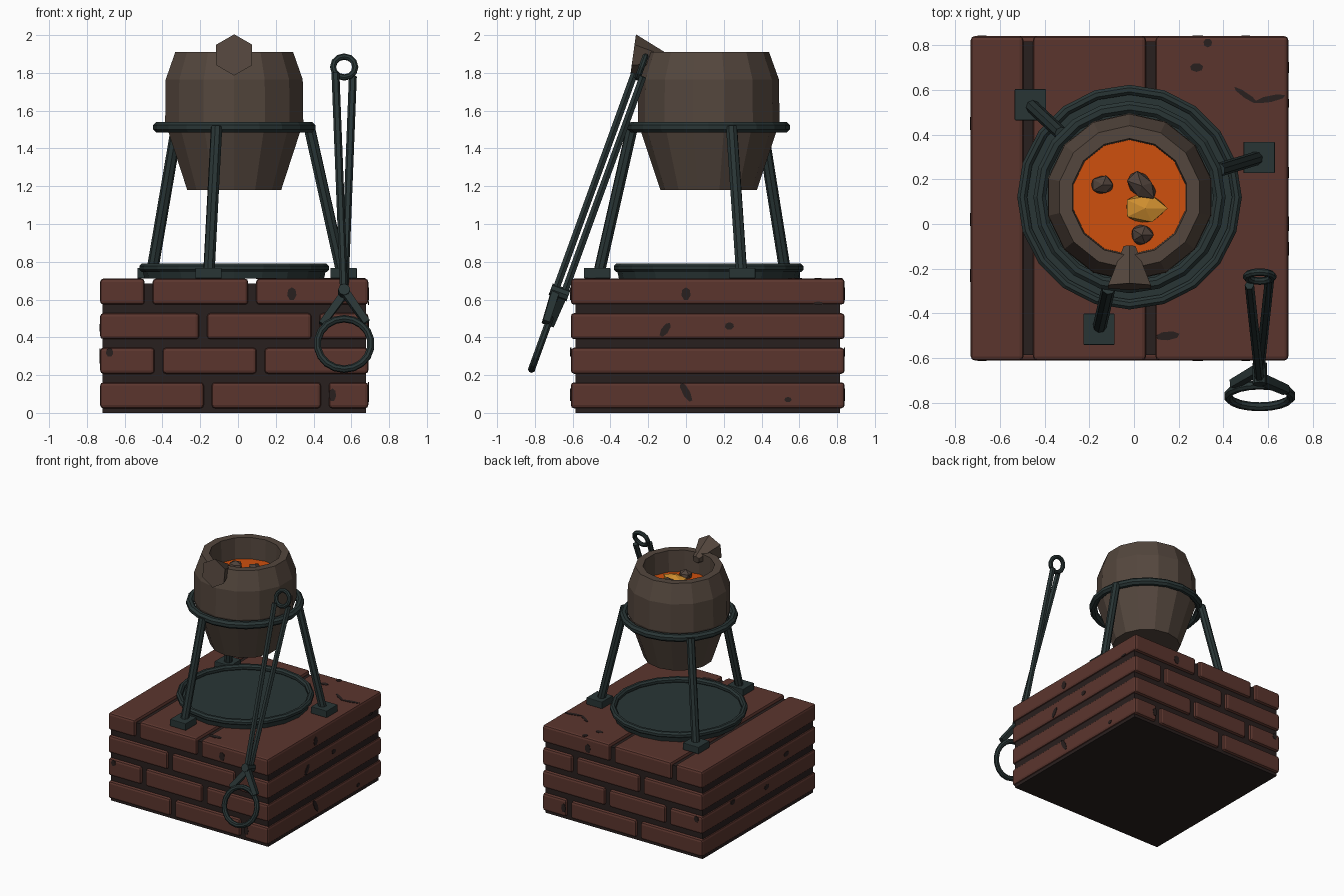
import bpy, bmesh, math, random
from mathutils import Vector, Matrix

cube = bpy.data.objects.get("Cube")
if cube:
    bpy.data.objects.remove(cube)
random.seed(4)


def material(name, r, g, b):
    m = bpy.data.materials.new(name)
    m.use_nodes = True
    m.diffuse_color = (r, g, b, 1)
    bsdf = next(n for n in m.node_tree.nodes if n.type == "BSDF_PRINCIPLED")
    bsdf.inputs["Base Color"].default_value = (r, g, b, 1)
    bsdf.inputs["Roughness"].default_value = 0.8
    return m


BRICK = material("brick_red", 0.105, 0.036, 0.027)
MORTAR = material("dark_mortar", 0.022, 0.014, 0.013)
IRON = material("black_iron", 0.022, 0.036, 0.036)
CLAY = material("brown_clay", 0.088, 0.062, 0.047)
MELT = material("molten_orange", 0.62, 0.08, 0.004)
GOLD = material("hot_yellow", 0.62, 0.27, 0.028)
STONE = material("slag_brown", 0.082, 0.056, 0.044)


def finish(bm, name, mat, matrix=Matrix()):
    bmesh.ops.recalc_face_normals(bm, faces=bm.faces)
    mesh = bpy.data.meshes.new(name)
    bm.to_mesh(mesh)
    bm.free()
    mesh.materials.append(mat)
    mesh.transform(matrix)
    obj = bpy.data.objects.new(name, mesh)
    bpy.context.collection.objects.link(obj)
    return obj


def box(name, lo, hi, mat, bevel=0.0):
    lo, hi = Vector(lo), Vector(hi)
    bm = bmesh.new()
    bmesh.ops.create_cube(bm, size=1)
    bmesh.ops.scale(bm, vec=hi - lo, verts=bm.verts)
    bmesh.ops.translate(bm, vec=(lo + hi) / 2, verts=bm.verts)
    if bevel:
        bmesh.ops.bevel(bm, geom=bm.edges[:], offset=bevel, segments=2,
                        profile=0.5, affect="EDGES")
    return finish(bm, name, mat)


def rod(name, a, b, r1, r2, sides, mat, matrix=Matrix(), spin=0.0):
    """Tapered prism running from a to b."""
    a, b = Vector(a), Vector(b)
    bm = bmesh.new()
    bmesh.ops.create_cone(bm, cap_ends=True, segments=sides, radius1=r1,
                          radius2=r2, depth=(b - a).length)
    turn = (b - a).to_track_quat("Z", "Y").to_matrix().to_4x4()
    place = Matrix.Translation((a + b) / 2) @ turn @ Matrix.Rotation(spin, 4, "Z")
    return finish(bm, name, mat, matrix @ place)


def lathe(name, profile, sides, mat, matrix=Matrix(), closed=False):
    """Turn (radius, height) points about z; open ends are capped."""
    bm = bmesh.new()
    loops = []
    for r, z in profile:
        angles = [math.pi / 2 + math.tau * i / sides for i in range(sides)]
        loops.append([bm.verts.new((r * math.cos(t), r * math.sin(t), z))
                      for t in angles])
    pairs = list(zip(loops, loops[1:]))
    if closed:
        pairs.append((loops[-1], loops[0]))
    else:
        bm.faces.new(loops[0])
        bm.faces.new(loops[-1])
    for low, high in pairs:
        for i in range(sides):
            j = (i + 1) % sides
            bm.faces.new((low[i], low[j], high[j], high[i]))
    return finish(bm, name, mat, matrix)


def hoop(name, major, minor, sides, mat, matrix, section=8):
    pts = [(major + minor * math.cos(math.tau * (k + 0.5) / section),
            minor * math.sin(math.tau * (k + 0.5) / section))
           for k in range(section)]
    return lathe(name, pts, sides, mat, matrix, closed=True)


def chip(normal, centre, w, h, tilt=0.0):
    """Thin irregular dark plate marking a chipped spot on the brick."""
    bm = bmesh.new()
    bmesh.ops.create_cone(bm, cap_ends=True, segments=7, radius1=1, radius2=1,
                          depth=0.006)
    for i in range(7):
        s = random.uniform(0.65, 1.1)
        for v in bm.verts:
            if abs(math.atan2(v.co.y, v.co.x) % math.tau
                   - (math.tau * i / 7)) < 0.1 and abs(v.co.x) + abs(v.co.y) > 0.9:
                v.co.x, v.co.y = v.co.x * s, v.co.y * s
    bmesh.ops.scale(bm, vec=(w / 2, h / 2, 1), verts=bm.verts)
    turn = Vector(normal).to_track_quat("Z", "Y").to_matrix().to_4x4()
    finish(bm, "brick_chip", MORTAR,
           Matrix.Translation(centre) @ turn @ Matrix.Rotation(tilt, 4, "Z"))


# Brick plinth: mortar core and four courses of long bricks
X0, X1, Y0, Y1 = -0.73, 0.69, -0.61, 0.84
box("mortar_core", (X0 + 0.012, Y0 + 0.025, 0), (X1 - 0.012, Y1 - 0.025, 0.685), MORTAR)
joints = [(-0.16, 0.46), (-0.42, 0.12), (-0.185, 0.41), (-0.473, 0.075)]
for row, cuts in enumerate(joints):
    z = 0.024 + 0.183 * row
    starts = [X0] + [c + 0.021 for c in cuts]
    ends = [c - 0.021 for c in cuts] + [X1]
    for a, b in zip(starts, ends):
        box("brick", (a, Y0, z), (b, Y1, z + 0.138), BRICK, 0.018)

# Chipped spots on each side of the plinth
for x, z, w, h in [(0.285, 0.63, 0.05, 0.07), (-0.68, 0.32, 0.04, 0.05),
                   (0.5, 0.095, 0.04, 0.07)]:
    chip((0, -1, 0), (x, Y0, z), w, h)
    chip((0, 1, 0), (x, Y1, z), w, h)
for y, z, w, h, t in [(0, 0.63, 0.05, 0.07, 0), (-0.11, 0.44, 0.04, 0.09, -0.6),
                      (0.23, 0.46, 0.05, 0.04, 0), (0, 0.11, 0.04, 0.12, 0.5),
                      (0.54, 0.07, 0.04, 0.03, 0), (0.7, 0.58, 0.05, 0.02, 0)]:
    chip((1, 0, 0), (X1, y, z), w, h, t)
for y, z in [(0.45, 0.32), (0.02, 0.28), (-0.23, 0.45)]:
    chip((-1, 0, 0), (X0, y, z), 0.06, 0.04)
for x, y, w, h, t in [(0.33, 0.81, 0.04, 0.04, 0), (0.28, 0.7, 0.06, 0.04, 0),
                      (0.5, 0.575, 0.13, 0.025, -0.6), (0.61, 0.56, 0.14, 0.03, 0.2),
                      (0.15, -0.5, 0.11, 0.04, 0.1)]:
    chip((0, 0, 1), (x, y, 0.711), w, h, t)

# Crucible and its contents
CX, CY = -0.02, 0.12
axis = Matrix.Translation((CX, CY, 0))
lathe("crucible", [(0.255, 1.18), (0.372, 1.53), (0.375, 1.54), (0.372, 1.765),
                   (0.32, 1.91), (0.262, 1.91), (0.255, 1.7)], 14, CLAY, axis)
lathe("molten_metal", [(0.257, 1.72), (0.257, 1.74)], 14, MELT, axis)
rod("pouring_spout", (CX, -0.28, 1.895), (CX, -0.1, 1.87), 0.11, 0.03, 6, CLAY)


def lump(name, centre, size, mat, turn=0.0):
    bm = bmesh.new()
    bmesh.ops.create_icosphere(bm, subdivisions=1, radius=1)
    for v in bm.verts:
        v.co *= random.uniform(0.88, 1.1)
    place = Matrix.Translation(centre) @ Matrix.Rotation(turn, 4, "Z")
    finish(bm, name, mat, place @ Matrix.Diagonal((*size, 1)))


lump("slag_lump", (-0.14, 0.175, 1.75), (0.055, 0.045, 0.04), STONE)
lump("slag_lump", (0.035, 0.17, 1.76), (0.08, 0.055, 0.05), STONE, -0.8)
lump("slag_lump", (0.035, -0.05, 1.75), (0.057, 0.05, 0.045), STONE)
lump("hot_nugget", (0.05, 0.07, 1.75), (0.105, 0.068, 0.05), GOLD)

# Iron stand: support ring, three splayed legs with square feet
hoop("support_ring", 0.402, 0.03, 20, IRON, axis @ Matrix.Translation((0, 0, 1.512)))
for degrees in (17, 137, 257):
    t = math.radians(degrees)
    out = Vector((math.cos(t), math.sin(t), 0))
    foot = Vector((CX, CY, 0)) + out * 0.606
    top = Vector((CX, CY, 1.515)) + out * 0.415
    rod("stand_leg", foot - out * 0.01 + Vector((0, 0, 0.74)), top, 0.031, 0.031, 8, IRON)
    box("stand_foot", foot + Vector((-0.07, -0.07, 0.712)),
        foot + Vector((0.07, 0.07, 0.767)), IRON, 0.004)

# Drip tray under the crucible
lathe("drip_tray", [(0.475, 0.711), (0.485, 0.752)], 20, IRON, axis)
hoop("tray_rim", 0.48, 0.024, 20, IRON, axis @ Matrix.Translation((0, 0, 0.768)))

# Tongs leaning on the plinth, built upright and then tilted
lean = Matrix.Translation((0.562, -0.825, 0.21)) @ Matrix.Rotation(math.radians(-20), 4, "X")
upright = Matrix.Rotation(math.pi / 2, 4, "X")
hoop("tongs_grip_ring", 0.142, 0.02, 18, IRON,
     lean @ Matrix.Translation((0, 0, 0.165)) @ upright)
hoop("tongs_handle_ring", 0.059, 0.017, 12, IRON,
     lean @ Matrix.Translation((0, 0, 1.725)) @ upright)
rod("tongs_pivot", (0, -0.05, 0.455), (0, 0.05, 0.455), 0.032, 0.032, 8, IRON, lean)
for side in (-1, 1):
    n = side * 0.024
    rod("tongs_handle", (0, n, 0.43), (side * 0.046, n, 1.68), 0.021, 0.021, 6, IRON, lean)
    rod("tongs_jaw", (side * 0.01, n, 0.47), (-side * 0.118, n * 0.6, 0.28),
        0.03, 0.026, 4, IRON, lean, math.pi / 4)
